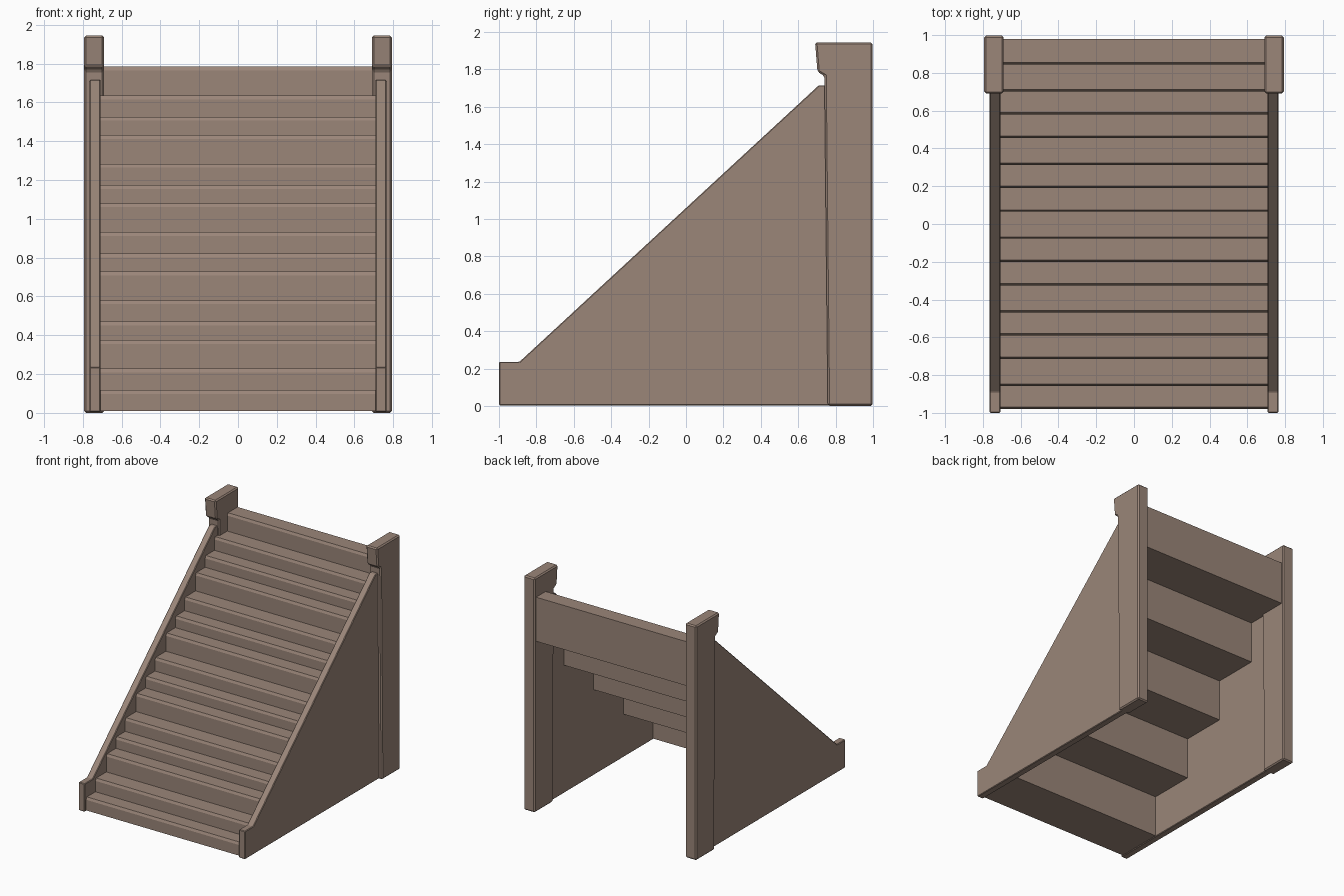
import bpy

if "Cube" in bpy.data.objects:
    bpy.data.objects.remove(bpy.data.objects["Cube"])

stone = bpy.data.materials.new("warm_brown_stone")
stone.diffuse_color = (0.325, 0.237, 0.19, 1)
stone.use_nodes = True
stone.node_tree.nodes["Principled BSDF"].inputs["Base Color"].default_value = stone.diffuse_color


def extrude_profile(name, profile, x0, x1, bevel=0.0):
    """Extrude a (y, z) outline along x, optionally chamfering its edges."""
    n = len(profile)
    verts = [(x, y, z) for x in (x0, x1) for y, z in profile]
    faces = [tuple(range(n))[::-1], tuple(range(n, 2 * n))]
    faces += [(i, (i + 1) % n, n + (i + 1) % n, n + i) for i in range(n)]
    mesh = bpy.data.meshes.new(name)
    mesh.from_pydata(verts, [], faces)
    # make all normals point outward
    import bmesh
    bm = bmesh.new()
    bm.from_mesh(mesh)
    bmesh.ops.recalc_face_normals(bm, faces=bm.faces[:])
    bm.to_mesh(mesh)
    bm.free()
    mesh.materials.append(stone)
    ob = bpy.data.objects.new(name, mesh)
    bpy.context.collection.objects.link(ob)
    if bevel:
        mod = ob.modifiers.new("chamfer", "BEVEL")
        mod.width = bevel
        mod.segments = 1
        mod.limit_method = "ANGLE"
        mod.angle_limit = 0.6
    return ob


# Flight: five identical three-step blocks, each with chamfered nosings
risers = (0.0, 0.122, 0.265)
tops = (0.118, 0.228, 0.376)
for k in range(5):
    dy, dz = -0.98 + 0.39 * k, 0.352 * k
    profile = [(dy, dz + 0.01)]
    for i in range(3):
        y, z = dy + risers[i], dz + tops[i]
        if i:
            profile.append((y, dz + tops[i - 1]))
        profile += [(y, z - 0.02), (y + 0.01, z)]
    profile += [(dy + 0.40, dz + tops[2]), (dy + 0.40, dz + 0.01)]
    extrude_profile(f"step_block_{k + 1}", profile, -0.72, 0.72)

# Sloped side walls and tall end posts with overhanging heads
wall = [(-1.0, 0.004), (-1.0, 0.237), (-0.89, 0.237), (0.71, 1.715),
        (0.78, 1.715), (0.78, 0.004)]
post = [(0.758, 0.0), (0.74, 1.765), (0.703, 1.787), (0.69, 1.945),
        (0.998, 1.945), (0.998, 0.0)]
for side, s in (("left", -1), ("right", 1)):
    extrude_profile(f"{side}_side_wall", wall, s * 0.708, s * 0.765, 0.005)
    extrude_profile(f"{side}_end_post", post, s * 0.69, s * 0.793, 0.01)
